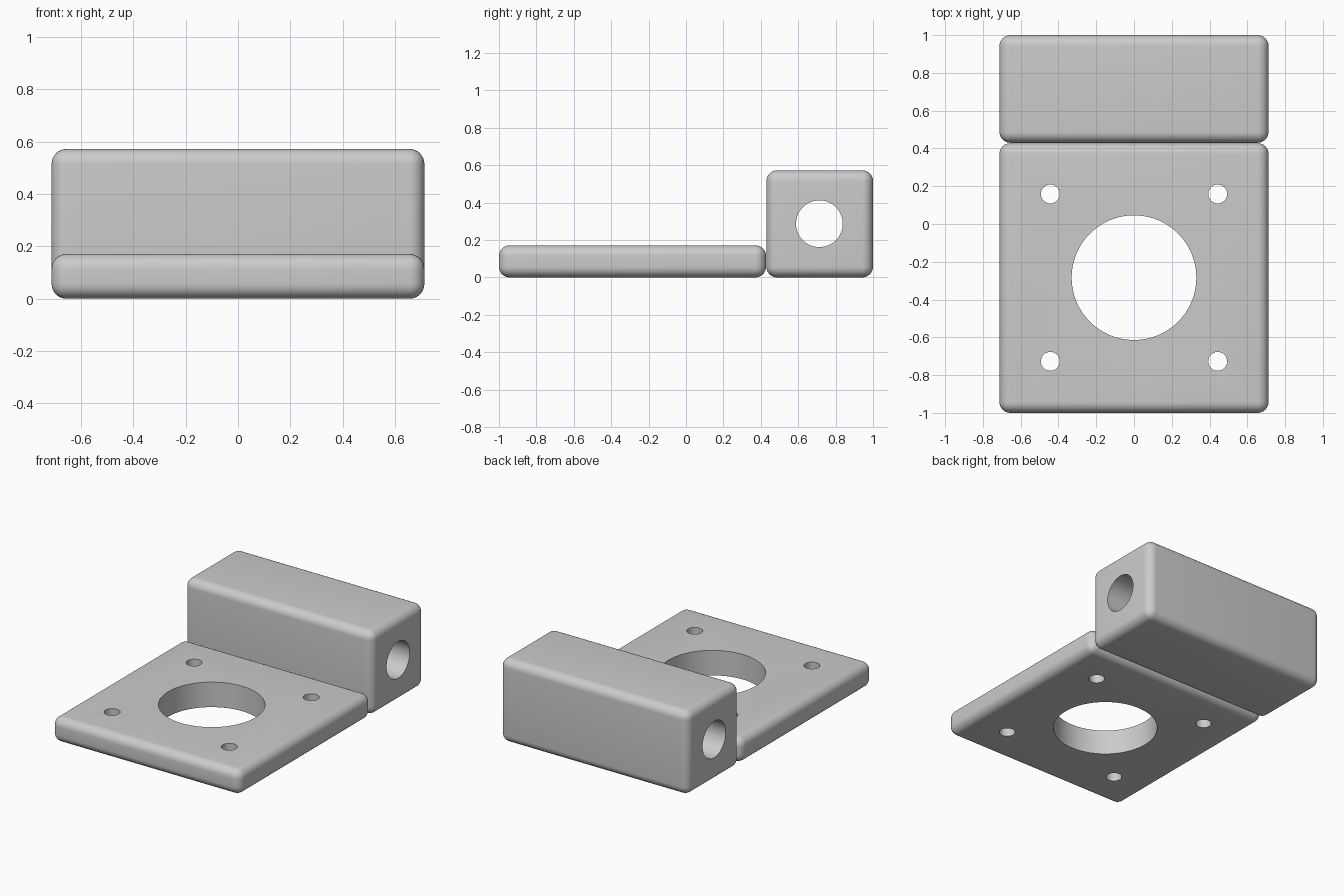
import bpy
import math

cube = bpy.data.objects.get("Cube")
if cube:
    bpy.data.objects.remove(cube, do_unlink=True)

grey = bpy.data.materials.new("mid_grey")
grey.use_nodes = True
color = (0.6, 0.6, 0.6, 1)
grey.diffuse_color = color
grey.node_tree.nodes["Principled BSDF"].inputs["Base Color"].default_value = color


def drill(target, radius, location, rotation=(0, 0, 0), sides=64):
    """Cut a round through hole with a hidden cylinder."""
    bpy.ops.mesh.primitive_cylinder_add(vertices=sides, radius=radius, depth=3,
                                        location=location, rotation=rotation)
    cutter = bpy.context.object
    cutter.name = target.name + "_hole_cutter"
    cutter.data.materials.append(grey)
    cut = target.modifiers.new("hole", 'BOOLEAN')
    cut.object = cutter
    cut.solver = 'EXACT'
    bpy.context.view_layer.objects.active = target
    bpy.ops.object.modifier_apply(modifier=cut.name)
    bpy.data.objects.remove(cutter, do_unlink=True)


def rounded_box(name, size, location, radius=0.057):
    """Box with all edges rounded."""
    bpy.ops.mesh.primitive_cube_add(size=1, location=location)
    box = bpy.context.object
    box.name = name
    box.scale = size
    bpy.ops.object.transform_apply(location=False, rotation=False, scale=True)
    box.data.materials.append(grey)
    bevel = box.modifiers.new("rounding", 'BEVEL')
    bevel.width = radius
    bevel.segments = 8
    bpy.ops.object.modifier_apply(modifier=bevel.name)
    return box


def finish(part):
    bpy.ops.object.select_all(action='DESELECT')
    part.select_set(True)
    bpy.context.view_layer.objects.active = part
    bpy.ops.object.shade_smooth_by_angle(angle=math.radians(30))


# Flat mounting plate with a central bore and four screw holes
plate = rounded_box("mounting_plate", (1.424, 1.428, 0.171), (0, -0.286, 0.0855))
drill(plate, 0.33, (0, -0.284, 0), sides=96)
for x in (-0.443, 0.443):
    for y in (-0.727, 0.159):
        drill(plate, 0.05, (x, y, 0), sides=32)
finish(plate)

# Rear block with a rod bore running side to side
block = rounded_box("rod_block", (1.424, 0.57, 0.572), (0, 0.715, 0.286))
drill(block, 0.125, (0, 0.713, 0.287), (0, math.pi / 2, 0))
finish(block)
